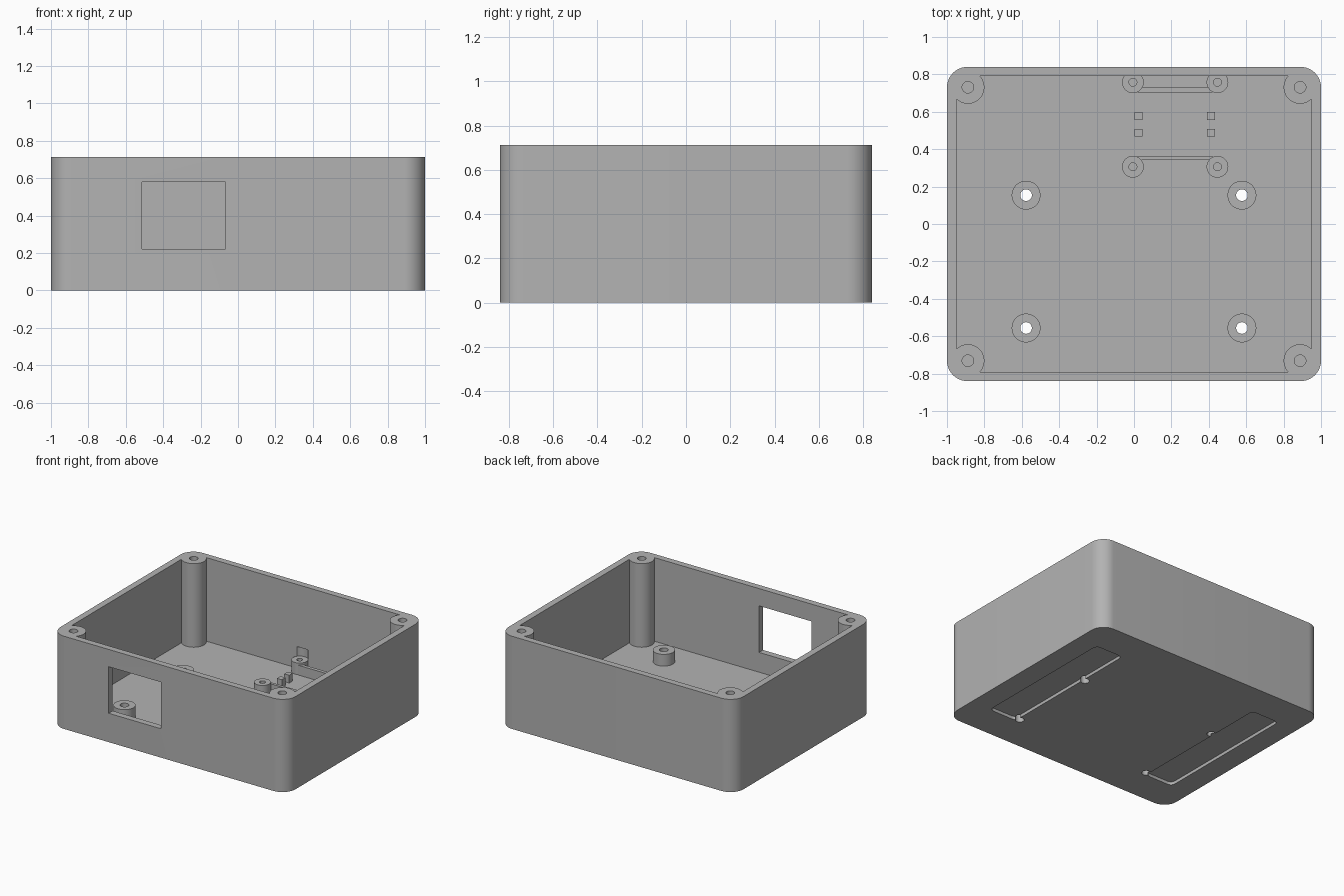
import bpy, bmesh, math

cube = bpy.data.objects.get("Cube")
if cube:
    bpy.data.objects.remove(cube, do_unlink=True)

HX, HY, H = 1.0, 0.84, 0.713      # outer half sizes and height
FLOOR = 0.07
MOUNT_TOP = 0.16

grey = bpy.data.materials.new("plain grey")
grey.use_nodes = True
grey.diffuse_color = (0.45, 0.45, 0.45, 1)
bsdf = next(n for n in grey.node_tree.nodes if n.type == 'BSDF_PRINCIPLED')
bsdf.inputs["Base Color"].default_value = (0.45, 0.45, 0.45, 1)
bsdf.inputs["Roughness"].default_value = 0.6


def circle(cx, cy, r, n=48):
    return [(cx + r * math.cos(2 * math.pi * i / n),
             cy + r * math.sin(2 * math.pi * i / n)) for i in range(n)]


def rounded_rect(x0, x1, y0, y1, r, n=12):
    pts = []
    corners = [(x1 - r, y1 - r), (x0 + r, y1 - r), (x0 + r, y0 + r), (x1 - r, y0 + r)]
    for q, (cx, cy) in enumerate(corners):
        for i in range(n + 1):
            a = math.pi / 2 * (q + i / n)
            pts.append((cx + r * math.cos(a), cy + r * math.sin(a)))
    return pts


def rect(x0, x1, y0, y1):
    return [(x0, y0), (x1, y0), (x1, y1), (x0, y1)]


def prism(name, outline, z0, z1):
    """Closed solid from a counter-clockwise outline."""
    bm = bmesh.new()
    low = [bm.verts.new((x, y, z0)) for x, y in outline]
    high = [bm.verts.new((x, y, z1)) for x, y in outline]
    n = len(outline)
    bm.faces.new(low[::-1])
    bm.faces.new(high)
    for i in range(n):
        j = (i + 1) % n
        bm.faces.new((low[i], low[j], high[j], high[i]))
    me = bpy.data.meshes.new(name)
    bm.to_mesh(me)
    bm.free()
    me.materials.append(grey)
    ob = bpy.data.objects.new(name, me)
    bpy.context.collection.objects.link(ob)
    return ob


def combine(body, tool, operation):
    """Apply one boolean and remove the tool object."""
    tool.hide_render = True
    mod = body.modifiers.new("shape", 'BOOLEAN')
    mod.operation, mod.object, mod.solver = operation, tool, 'EXACT'
    dg = bpy.context.evaluated_depsgraph_get()
    dg.update()
    me = bpy.data.meshes.new_from_object(body.evaluated_get(dg))
    body.modifiers.clear()
    body.data = me
    bpy.data.objects.remove(tool, do_unlink=True)


def cut(body, outline, z0, z1):
    combine(body, prism("cutter", outline, z0, z1), 'DIFFERENCE')


parts = []

# Open box with rounded vertical corners
case = prism("case", rounded_rect(-HX, HX, -HY, HY, 0.11), 0, H)
cut(case, rect(-0.95, 0.95, -0.791, 0.791), FLOOR, H + 0.1)

# Corner screw posts with blind holes
corners = [(sx * 0.888, sy * 0.731) for sx in (-1, 1) for sy in (-1, 1)]
for x, y in corners:
    combine(case, prism("post", circle(x, y, 0.088), FLOOR - 0.02, H), 'UNION')
for x, y in corners:
    cut(case, circle(x, y, 0.031, 32), FLOOR + 0.01, H + 0.1)

# Front window
cut(case, rect(-0.512, -0.068, -0.9, -0.74), 0.222, 0.58)

# Shallow strip recesses under the floor
for x0, x1 in ((-0.83, -0.595), (0.595, 0.83)):
    cut(case, rounded_rect(x0, x1, -0.58, 0.58, 0.035, 6), -0.1, 0.024)

# Floor screw holes, and clearance pockets in the back wall
board_mounts = [(x, y) for x in (-0.577, 0.577) for y in (-0.556, 0.154)]
module_mounts = [(x, y) for x in (-0.006, 0.446) for y in (0.306, 0.758)]
for x, y in board_mounts:
    cut(case, circle(x, y, 0.031, 32), -0.1, FLOOR + 0.1)
for x, y in module_mounts:
    if y > 0.7:
        cut(case, circle(x, y, 0.058), MOUNT_TOP - 0.005, 0.235)
parts.append(case)


# Hollow standoffs
def standoff(name, x, y, r, hole):
    ob = prism(name, circle(x, y, r), FLOOR, MOUNT_TOP)
    cut(ob, circle(x, y, hole, 32), FLOOR - 0.1, MOUNT_TOP + 0.1)
    parts.append(ob)


for i, (x, y) in enumerate(board_mounts):
    standoff(f"board_standoff_{i + 1}", x, y, 0.077, 0.031)
for i, (x, y) in enumerate(module_mounts):
    standoff(f"module_standoff_{i + 1}", x, y, 0.058, 0.021)

# Ribs that join each pair of module standoffs
for name, y0, y1 in (("front_rib", 0.341, 0.363), ("back_rib", 0.702, 0.729)):
    parts.append(prism(name, rect(0.02, 0.42, y0, y1), FLOOR, 0.145))

# Square locating pegs
for side, x in (("right", 0.025), ("left", 0.411)):
    for row, y in (("front", 0.488), ("back", 0.577)):
        parts.append(prism(f"{row}_{side}_peg",
                           rect(x - 0.021, x + 0.021, y - 0.021, y + 0.021), FLOOR, 0.13))

# Smooth round walls, keep edges crisp
bpy.ops.object.select_all(action='DESELECT')
for ob in parts:
    ob.select_set(True)
bpy.context.view_layer.objects.active = case
bpy.ops.object.shade_smooth_by_angle(angle=math.radians(30))
